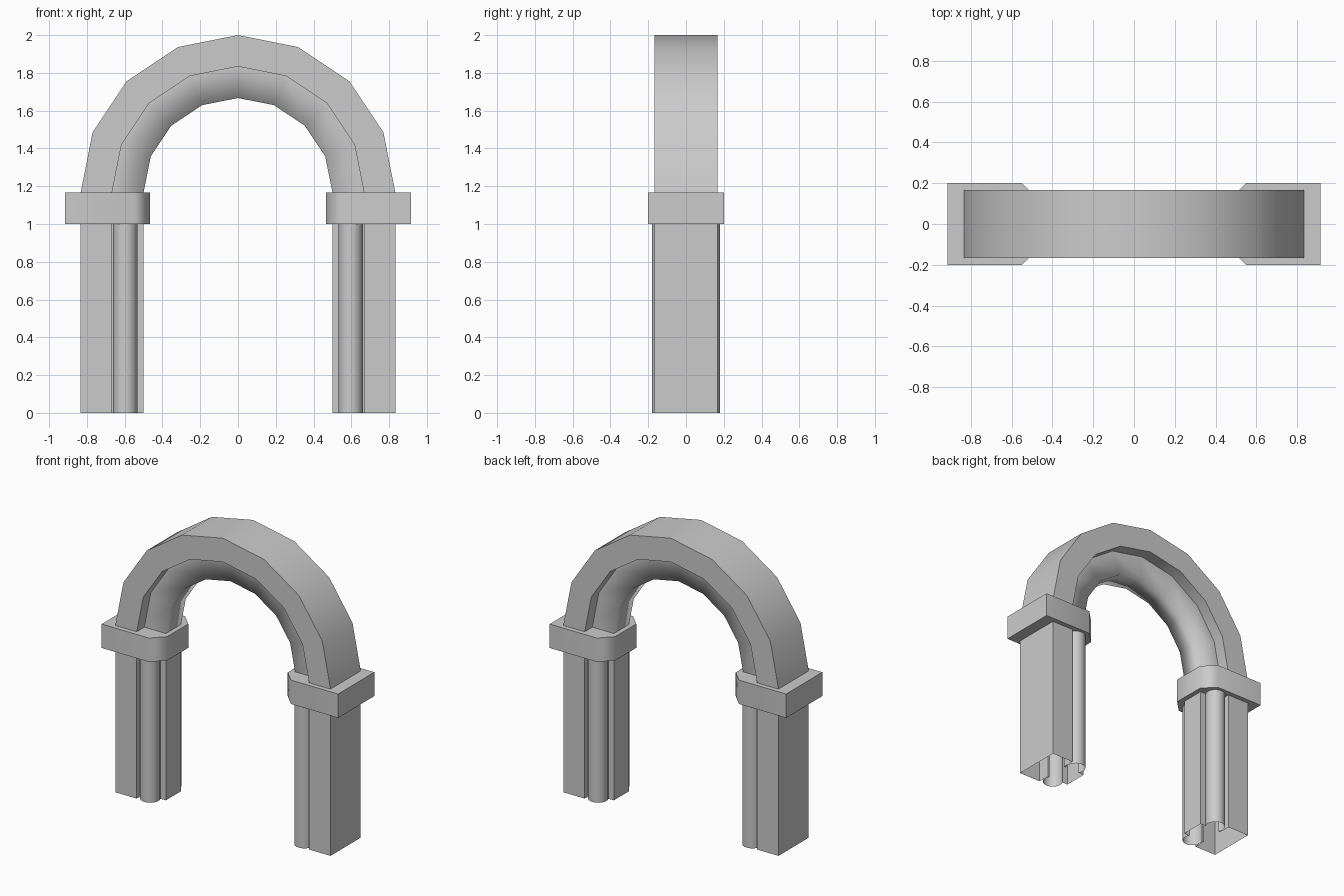
import bpy, bmesh
from math import sin, cos, pi, radians

cube = bpy.data.objects.get("Cube")
if cube:
    bpy.data.objects.remove(cube, do_unlink=True)

stone = bpy.data.materials.new("grey stone")
stone.use_nodes = True
COLOUR = (0.6, 0.6, 0.6, 1)
stone.diffuse_color = COLOUR
stone.node_tree.nodes["Principled BSDF"].inputs["Base Color"].default_value = COLOUR

DEPTH, STEP = 0.167, 0.083          # half depth of the outer and inner bands
R_OUT, R_MID, R_IN = 0.833, 0.667, 0.5
CAP_LOW, CAP_TOP = 1.0, 1.167


def both_sides(half):
    """Close a half outline by mirroring it across y = 0."""
    return half + [(x, -y) for x, y in reversed(half)]


def loft(name, rings, capped, limit, soft_edge=None):
    """Skin a row of matching closed rings, with edges sharp above the limit."""
    bm = bmesh.new()
    rows = [[bm.verts.new(p) for p in ring] for ring in rings]
    n = len(rows[0])
    for a, b in zip(rows, rows[1:]):
        for i in range(n):
            j = (i + 1) % n
            bm.faces.new((a[i], a[j], b[j], b[i]))
    if capped:
        bm.faces.new(rows[0])
        bm.faces.new(rows[-1])
    bmesh.ops.recalc_face_normals(bm, faces=bm.faces)
    for f in bm.faces:
        f.smooth = True
    for e in bm.edges:
        soft = soft_edge is not None and soft_edge(e)
        e.smooth = soft or e.calc_face_angle(pi) < radians(limit)
    mesh = bpy.data.meshes.new(name)
    bm.to_mesh(mesh)
    bm.free()
    mesh.materials.append(stone)
    obj = bpy.data.objects.new(name, mesh)
    bpy.context.collection.objects.link(obj)
    return obj


def extrude(name, outline, side, z0, z1, capped, limit):
    rings = [[(side * x, y, z) for x, y in outline] for z in (z0, z1)]
    return loft(name, rings, capped, limit)


# Pillar outline: square block, narrower inner strip, round shaft in each notch
shaft_x, shaft_y, shaft_r = 0.597, 0.117, 0.064
start, end, cuts = radians(-32), radians(212), 14
arc = [start + (end - start) * i / cuts for i in range(cuts + 1)]
shaft = [(shaft_x + shaft_r * cos(a), shaft_y + shaft_r * sin(a)) for a in arc]
pillar = both_sides([(R_OUT, DEPTH), (R_MID, DEPTH), (R_MID, STEP)]
                    + shaft + [(R_IN, STEP)])

# Capital outline with chamfered inner corners
capital = both_sides([(0.915, 0.2), (0.55, 0.2), (0.467, 0.117)])

for label, side in (("left", 1), ("right", -1)):
    extrude(label + "_pillar", pillar, side, 0, CAP_LOW, False, 40)
    block = extrude(label + "_capital", capital, side, CAP_LOW, CAP_TOP, True, 50)
    weighted = block.modifiers.new("Even faces", "WEIGHTED_NORMAL")
    weighted.keep_sharp = True

# Stepped arch section swept through a half circle
section = both_sides([(R_OUT, DEPTH), (R_MID, DEPTH), (R_MID, STEP), (R_IN, STEP)])
SEGMENTS = 8
arch_rings = []
for k in range(SEGMENTS + 1):
    a = pi * k / SEGMENTS
    arch_rings.append([(r * cos(a), y, CAP_TOP + r * sin(a)) for r, y in section])


def on_inner_rim(e):
    return all((v.co.x ** 2 + (v.co.z - CAP_TOP) ** 2) ** 0.5 < R_IN + 0.01
               for v in e.verts)


loft("arch", arch_rings, False, 35, on_inner_rim)
